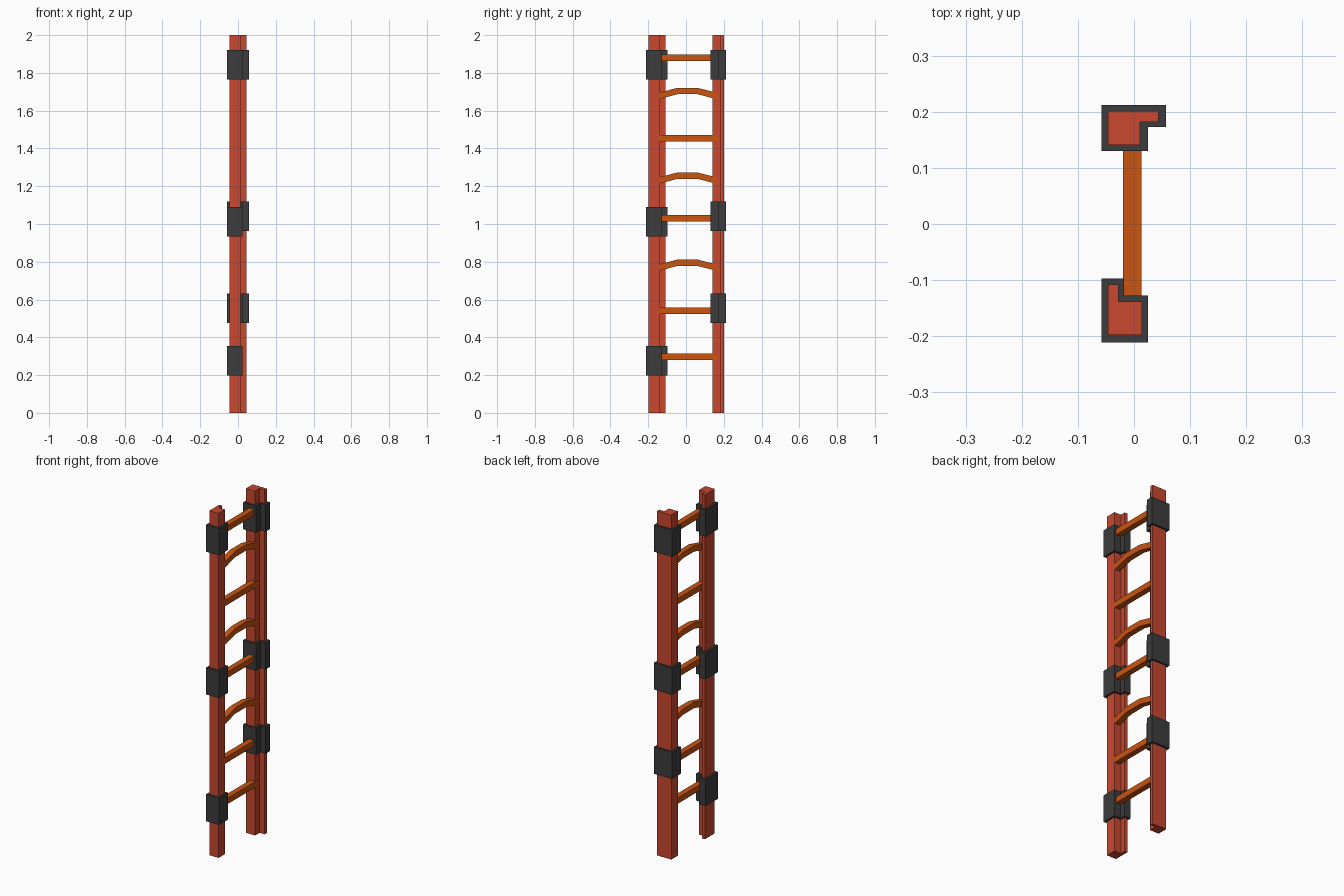
import bpy, bmesh
from mathutils import Vector

if "Cube" in bpy.data.objects:
    bpy.data.objects.remove(bpy.data.objects["Cube"])


def material(name, rgb):
    m = bpy.data.materials.new(name)
    m.diffuse_color = (*rgb, 1)
    m.use_nodes = True
    m.node_tree.nodes["Principled BSDF"].inputs["Base Color"].default_value = m.diffuse_color
    return m


RED = material("red_paint", (0.58, 0.065, 0.028))
DARK = material("dark_metal", (0.045, 0.045, 0.045))
ORANGE = material("orange_rung", (0.58, 0.09, 0.005))


def prism(name, outline, offset, mat):
    """Close a planar outline and sweep it by the offset vector."""
    bm = bmesh.new()
    face = bm.faces.new([bm.verts.new(p) for p in outline])
    new = bmesh.ops.extrude_face_region(bm, geom=[face])["geom"]
    verts = [g for g in new if isinstance(g, bmesh.types.BMVert)]
    bmesh.ops.translate(bm, verts=verts, vec=Vector(offset))
    bmesh.ops.recalc_face_normals(bm, faces=bm.faces)
    me = bpy.data.meshes.new(name)
    bm.to_mesh(me)
    bm.free()
    me.materials.append(mat)
    ob = bpy.data.objects.new(name, me)
    bpy.context.collection.objects.link(ob)
    return ob


def upright(name, profile, z0, z1, mat):
    return prism(name, [(x, y, z0) for x, y in profile], (0, 0, z1 - z0), mat)


# L-shaped sections of the posts and of the collars around them
front_post = [(-.046, -.198), (.014, -.198), (.014, -.138),
              (-.028, -.138), (-.028, -.108), (-.046, -.108)]
front_collar = [(-.058, -.211), (.025, -.211), (.025, -.127),
                (-.018, -.127), (-.018, -.097), (-.058, -.097)]
back_post = [(-.046, .201), (.044, .201), (.044, .182),
             (.011, .182), (.011, .141), (-.046, .141)]
back_collar = [(-.058, .212), (.057, .212), (.057, .173),
               (.025, .173), (.025, .13), (-.058, .13)]

for side, post, collar, heights in (
        ("front", front_post, front_collar, (.277, 1.013, 1.842)),
        ("back", back_post, back_collar, (.553, 1.042, 1.842))):
    upright(f"{side}_post", post, 0, 2, RED)
    for i, z in enumerate(heights):
        upright(f"{side}_collar_{i + 1}", collar, z - .078, z + .078, DARK)


# Rungs: straight ones and arched ones, swept across x
def rung(name, path):
    t = .017
    side = [(y, z + t) for y, z in path] + [(y, z - t) for y, z in reversed(path)]
    prism(name, [(-.02, y, z) for y, z in side], (.033, 0, 0), ORANGE)


for i, z in enumerate((.297, .54, 1.03, 1.455, 1.88)):
    rung(f"straight_rung_{i + 1}", [(-.143, z), (.17, z)])
for i, z in enumerate((.795, 1.256, 1.704)):
    rung(f"arched_rung_{i + 1}",
         [(-.143, z - .026), (-.045, z), (.06, z), (.17, z - .028)])
